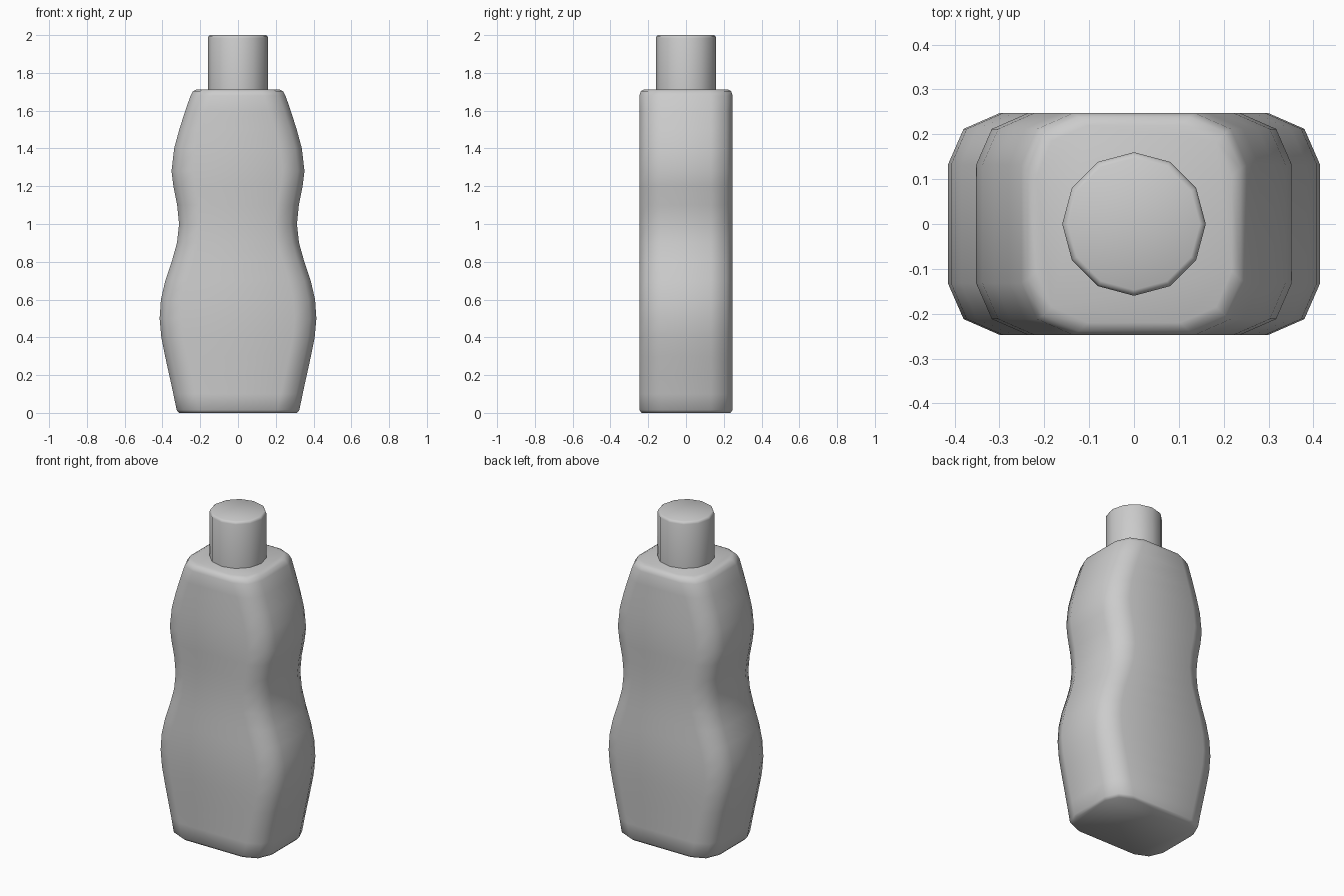
import bpy, bmesh, math

cube = bpy.data.objects.get("Cube")
if cube:
    bpy.data.objects.remove(cube, do_unlink=True)

# Single grey plastic
grey = bpy.data.materials.new("grey plastic")
grey.use_nodes = True
colour = (0.6, 0.6, 0.6, 1)
grey.diffuse_color = colour
grey.node_tree.nodes["Principled BSDF"].inputs["Base Color"].default_value = colour


def loft(name, rings):
    """Skin a stack of equal-sized point rings and close both ends."""
    bm = bmesh.new()
    loops = [[bm.verts.new(p) for p in ring] for ring in rings]
    n = len(loops[0])
    for low, high in zip(loops, loops[1:]):
        for i in range(n):
            j = (i + 1) % n
            bm.faces.new((low[i], low[j], high[j], high[i]))
    bm.faces.new(loops[0][::-1])
    bm.faces.new(loops[-1])
    bmesh.ops.recalc_face_normals(bm, faces=bm.faces)
    mesh = bpy.data.meshes.new(name)
    bm.to_mesh(mesh)
    bm.free()
    mesh.materials.append(grey)
    obj = bpy.data.objects.new(name, mesh)
    bpy.context.collection.objects.link(obj)
    bpy.ops.object.select_all(action='DESELECT')
    obj.select_set(True)
    bpy.context.view_layer.objects.active = obj
    bpy.ops.object.shade_smooth_by_angle(angle=math.radians(50))
    return obj


def body_ring(z, w, inset=0.0):
    """Rectangle with two-segment rounded corners."""
    d = 0.247 - inset
    quarter = [(w, d - 0.115), (w - 0.035, d - 0.035), (w - 0.115, d)]
    half = quarter + [(-x, y) for x, y in reversed(quarter)]
    return [(x, y, z) for x, y in half + [(-x, -y) for x, y in half]]


# Bottle body: height and half width, with softened rims
profile = [(0.015, 0.325), (0.1, 0.342), (0.2, 0.364), (0.3, 0.386), (0.4, 0.406),
           (0.5, 0.415), (0.6, 0.408), (0.7, 0.385), (0.8, 0.351), (0.9, 0.323),
           (1.0, 0.312), (1.1, 0.322), (1.2, 0.342), (1.28, 0.352), (1.4, 0.338),
           (1.5, 0.311), (1.6, 0.279), (1.68, 0.251)]
rings = [body_ring(0, 0.312, 0.012)]
rings += [body_ring(z, w) for z, w in profile]
rings += [body_ring(1.703, 0.238, 0.008), body_ring(1.713, 0.218, 0.027)]
loft("bottle_body", rings)

# Twelve-sided cap with a bevelled top edge
sides = 12
cap_profile = [(1.70, 0.16), (1.985, 0.16), (1.995, 0.156), (2.0, 0.147)]
loft("bottle_cap", [[(r * math.cos(math.tau * i / sides),
                      r * math.sin(math.tau * i / sides), z) for i in range(sides)]
                    for z, r in cap_profile])
